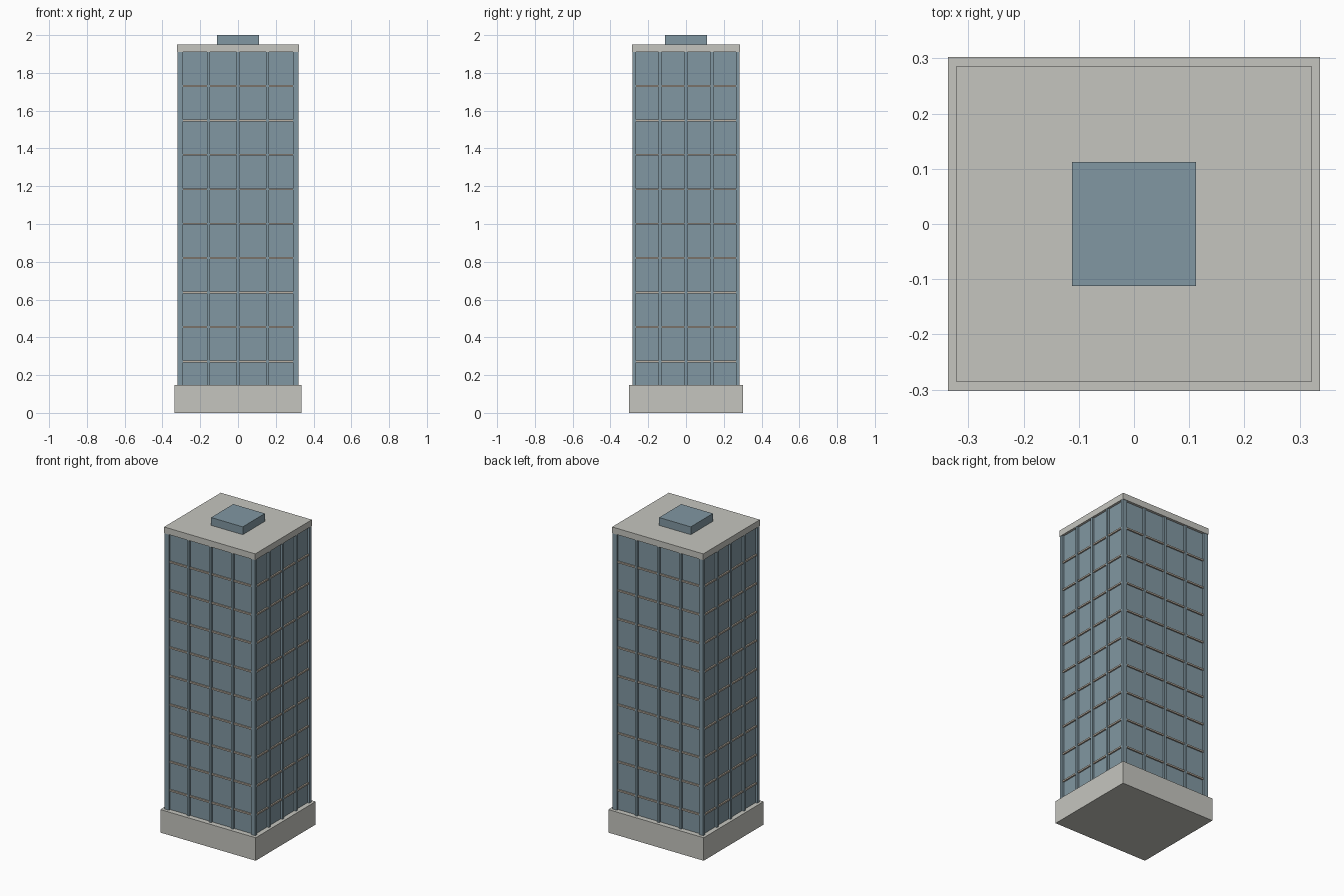
import bpy

if "Cube" in bpy.data.objects:
    bpy.data.objects.remove(bpy.data.objects["Cube"])


def material(name, rgb):
    m = bpy.data.materials.new(name)
    m.diffuse_color = (*rgb, 1)
    m.use_nodes = True
    m.node_tree.nodes["Principled BSDF"].inputs["Base Color"].default_value = m.diffuse_color
    return m


CONCRETE = material("pale concrete", (0.56, 0.56, 0.52))
GLASS = material("blue grey glass", (0.22, 0.31, 0.36))
TRIM = material("tan trim", (0.50, 0.44, 0.37))


def box(name, lo, hi, mat):
    bpy.ops.mesh.primitive_cube_add(size=1, location=[(a + b) / 2 for a, b in zip(lo, hi)])
    ob = bpy.context.object
    ob.name = name
    ob.scale = [b - a for a, b in zip(lo, hi)]
    bpy.ops.object.transform_apply(location=False, rotation=False, scale=True)
    ob.data.materials.append(mat)
    return ob


def centred(name, hx, hy, z0, z1, mat):
    return box(name, (-hx, -hy, z0), (hx, hy, z1), mat)


Z0, Z1 = 0.147, 1.91      # tower bottom and top
HX, HY = 0.32, 0.283      # outer faces of the mullions
RECESS, LEDGE = 0.013, 0.009
W = 0.008                 # half width of a mullion
CX, CY = 0.29, 0.264      # inner edges of the corner columns

# Main masses
centred("podium", 0.337, 0.303, 0, Z0, CONCRETE)
centred("glass_core", HX - RECESS, HY - RECESS, Z0, Z1, GLASS)
centred("roof_slab", 0.322, 0.286, Z1, 1.95, CONCRETE)
centred("roof_plant_room", 0.112, 0.112, 1.95, 2.0, GLASS)

# Corner columns
for sx in (-1, 1):
    for sy in (-1, 1):
        xs = sorted((sx * CX, sx * HX))
        ys = sorted((sy * CY, sy * HY))
        box("corner_column", (xs[0], ys[0], Z0), (xs[1], ys[1], Z1), GLASS)

# Mullions run right through the core to the opposite face
for i in (-1, 0, 1):
    x, y = i * 0.155, i * 0.137
    box("mullion_front_back", (x - W, -HY, Z0), (x + W, HY, Z1), GLASS)
    box("mullion_sides", (-HX, y - W, Z0), (HX, y + W, Z1), GLASS)

# Floor ledges on all four faces
for k in range(9):
    z = 0.272 + k * 0.1824
    d = RECESS - LEDGE
    box("ledge_front_back", (-CX, -HY + d, z - 0.005), (CX, HY - d, z + 0.005), TRIM)
    box("ledge_sides", (-HX + d, -CY, z - 0.005), (HX - d, CY, z + 0.005), TRIM)
